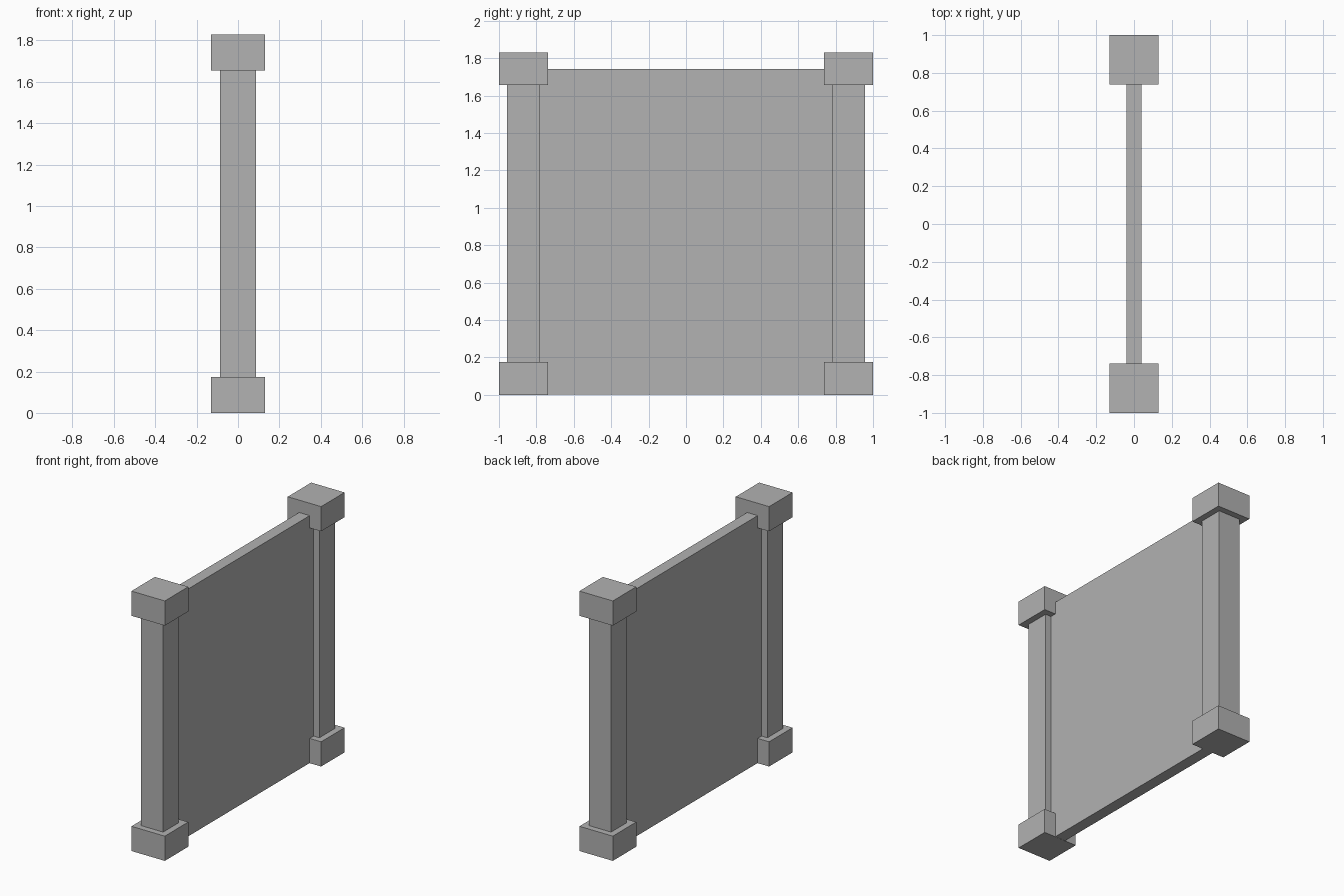
import bpy

if "Cube" in bpy.data.objects:
    bpy.data.objects.remove(bpy.data.objects["Cube"])

grey = bpy.data.materials.new("stone grey")
grey.diffuse_color = (0.445, 0.445, 0.445, 1)
grey.use_nodes = True
grey.node_tree.nodes["Principled BSDF"].inputs["Base Color"].default_value = grey.diffuse_color


def box(name, x, y, z):
    """Box spanning the given (min, max) ranges."""
    lo, hi = zip(x, y, z)
    centre = [(a + b) / 2 for a, b in zip(lo, hi)]
    bpy.ops.mesh.primitive_cube_add(size=1, location=centre)
    ob = bpy.context.object
    ob.name = name
    ob.scale = [b - a for a, b in zip(lo, hi)]
    bpy.ops.object.transform_apply(location=False, rotation=False, scale=True)
    ob.data.materials.append(grey)


# Thin wall panel, from post to post
box("wall_panel", (-0.041, 0.041), (-0.783, 0.783), (0.001, 1.743))

# Post with base and cap at each end
for side, s in (("front", -1), ("back", 1)):
    wide = sorted((s * 0.739, s * 1.0))
    narrow = sorted((s * 0.783, s * 0.956))
    box(side + "_post", (-0.086, 0.086), narrow, (0.174, 1.656))
    box(side + "_base", (-0.13, 0.13), wide, (0, 0.174))
    box(side + "_cap", (-0.13, 0.13), wide, (1.656, 1.83))
